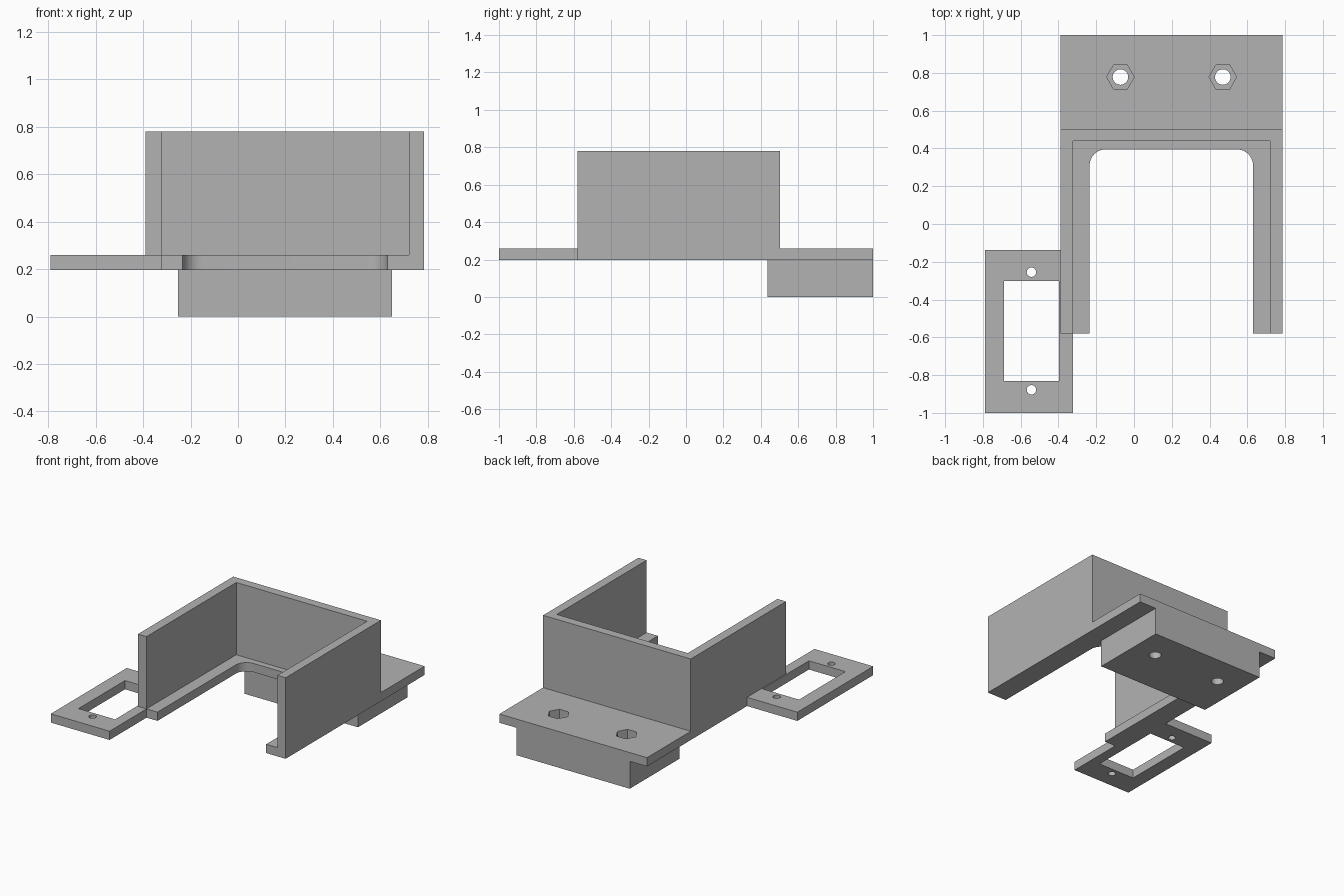
import bpy, bmesh
from math import cos, sin, pi

# Remove the default cube
cube = bpy.data.objects.get("Cube")
if cube:
    bpy.data.objects.remove(cube, do_unlink=True)

grey = bpy.data.materials.new("plain grey")
grey.use_nodes = True
colour = (0.45, 0.45, 0.45, 1)
grey.diffuse_color = colour
grey.node_tree.nodes["Principled BSDF"].inputs["Base Color"].default_value = colour


def prism(name, outline, z0, z1):
    """Extrude a flat outline from z0 to z1."""
    bm = bmesh.new()
    face = bm.faces.new([bm.verts.new((x, y, z0)) for x, y in outline])
    ext = bmesh.ops.extrude_face_region(bm, geom=[face])
    top = [v for v in ext["geom"] if isinstance(v, bmesh.types.BMVert)]
    bmesh.ops.translate(bm, verts=top, vec=(0, 0, z1 - z0))
    bmesh.ops.recalc_face_normals(bm, faces=bm.faces)
    mesh = bpy.data.meshes.new(name)
    bm.to_mesh(mesh)
    bm.free()
    mesh.materials.append(grey)
    obj = bpy.data.objects.new(name, mesh)
    bpy.context.collection.objects.link(obj)
    return obj


def rect(x0, x1, y0, y1):
    return [(x0, y0), (x1, y0), (x1, y1), (x0, y1)]


def arc(cx, cy, r, a0, a1, n):
    return [(cx + r * cos(a0 + (a1 - a0) * i / n),
             cy + r * sin(a0 + (a1 - a0) * i / n)) for i in range(n + 1)]


def ring(cx, cy, r, n):
    return arc(cx, cy, r, 0, 2 * pi, n)[:-1]


def combine(obj, other, operation):
    """Apply a boolean and discard the helper."""
    mod = obj.modifiers.new("combine", "BOOLEAN")
    mod.operation, mod.object, mod.solver = operation, other, "EXACT"
    bpy.ops.object.select_all(action="DESELECT")
    bpy.context.view_layer.objects.active = obj
    obj.select_set(True)
    bpy.ops.object.modifier_apply(modifier=mod.name)
    bpy.data.objects.remove(other, do_unlink=True)


LEFT, RIGHT, FRONT, BACK = -0.39, 0.785, -0.58, 1.0
LOW, DECK, TOP = 0.197, 0.26, 0.78

# Deck plate with a round-cornered slot open to the front
s0, s1, sy, r = -0.235, 0.63, 0.395, 0.085
slot = ([(s1, FRONT)] + arc(s1 - r, sy - r, r, 0, pi / 2, 10)
        + arc(s0 + r, sy - r, r, pi / 2, pi, 10) + [(s0, FRONT)])
frame = prism("u_frame", [(LEFT, FRONT), (LEFT, BACK), (RIGHT, BACK), (RIGHT, FRONT)]
              + slot, LOW, DECK)

# Upright walls on three sides
i0, i1, iy, wall_back = -0.322, 0.72, 0.44, 0.503
walls = prism("walls", [(LEFT, FRONT), (i0, FRONT), (i0, iy), (i1, iy), (i1, FRONT),
                        (RIGHT, FRONT), (RIGHT, wall_back), (LEFT, wall_back)], DECK, TOP)
combine(frame, walls, "UNION")

# Mounting block under the rear flange
block = prism("mounting_block", rect(-0.253, 0.65, 0.435, BACK), 0, LOW)

# Bolt holes with hexagonal nut pockets
for x in (-0.072, 0.47):
    y = 0.778
    combine(frame, prism("pocket", ring(x, y, 0.073, 6), LOW - 0.1, DECK + 0.1), "DIFFERENCE")
    combine(block, prism("pocket", ring(x, y, 0.073, 6), 0.12, LOW + 0.1), "DIFFERENCE")
    combine(block, prism("bolt", ring(x, y, 0.041, 32), -0.1, LOW + 0.1), "DIFFERENCE")

# Side bracket with a rectangular window and two screw holes
bracket = prism("side_bracket", [(-0.79, -1), (i0, -1), (i0, FRONT), (LEFT, FRONT),
                                 (LEFT, -0.137), (-0.79, -0.137)], LOW, DECK)
combine(bracket, prism("window", rect(-0.688, -0.397, -0.83, -0.302), 0, 1), "DIFFERENCE")
for y in (-0.255, -0.878):
    combine(bracket, prism("screw", ring(-0.543, y, 0.025, 24), 0, 1), "DIFFERENCE")

# Smooth the curved faces, keep edges crisp
for obj in (frame, block, bracket):
    bpy.ops.object.select_all(action="DESELECT")
    bpy.context.view_layer.objects.active = obj
    obj.select_set(True)
    bpy.ops.object.shade_smooth_by_angle()
